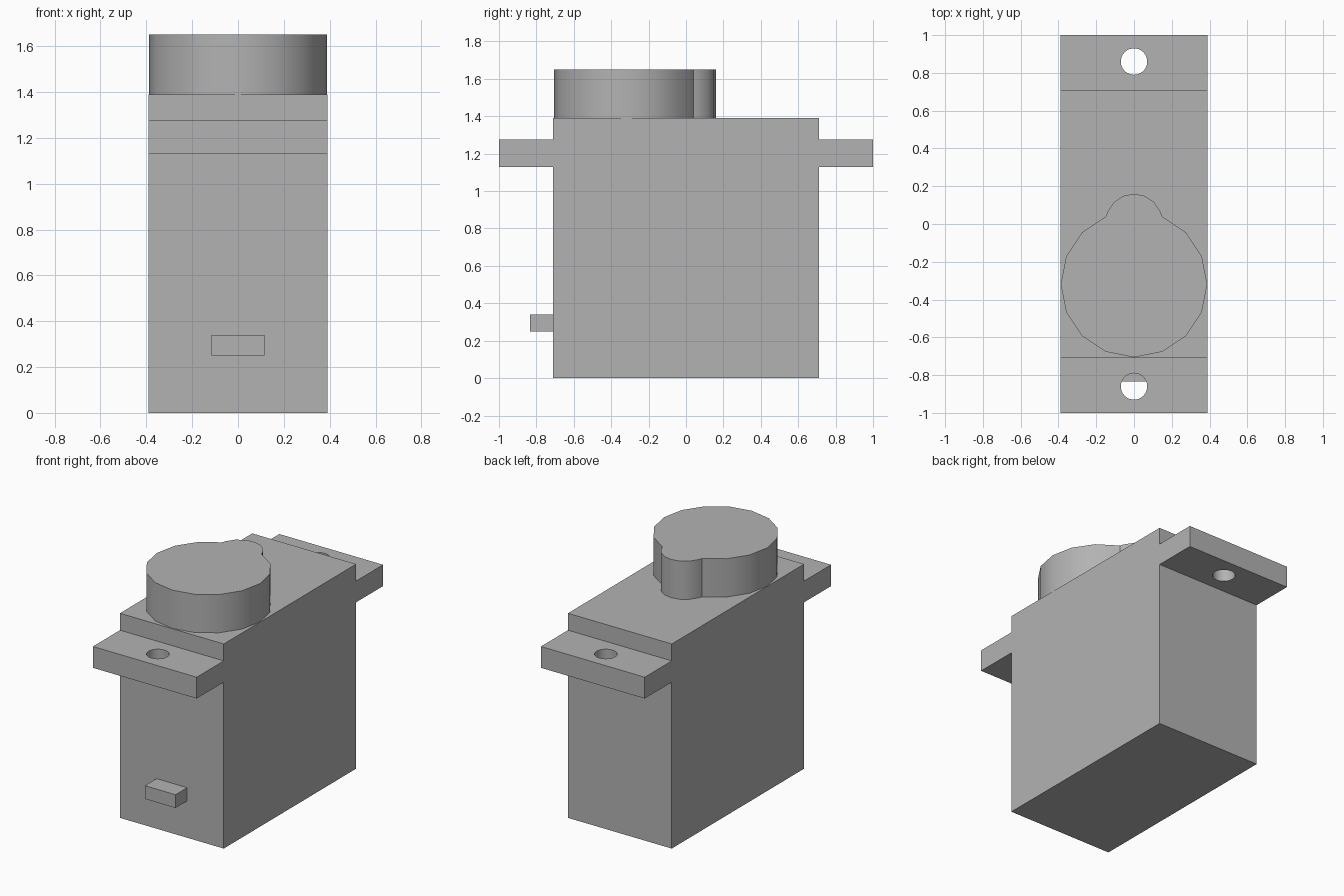
import bpy
import bmesh
from math import sin, cos, radians
from mathutils import Matrix

default_cube = bpy.data.objects.get("Cube")
if default_cube:
    bpy.data.objects.remove(default_cube, do_unlink=True)

GREY = (0.45, 0.45, 0.45, 1.0)
plastic = bpy.data.materials.new("grey_plastic")
plastic.use_nodes = True
plastic.diffuse_color = GREY
plastic.node_tree.nodes["Principled BSDF"].inputs["Base Color"].default_value = GREY


def add_object(name, bm):
    bmesh.ops.recalc_face_normals(bm, faces=bm.faces)
    mesh = bpy.data.meshes.new(name)
    bm.to_mesh(mesh)
    bm.free()
    mesh.materials.append(plastic)
    obj = bpy.data.objects.new(name, mesh)
    bpy.context.collection.objects.link(obj)
    return obj


def extrude_outline(name, points, offset):
    """Closed outline of 3D points pushed along offset into a solid."""
    bm = bmesh.new()
    face = bm.faces.new([bm.verts.new(p) for p in points])
    result = bmesh.ops.extrude_face_region(bm, geom=[face], use_keep_orig=True)
    moved = [v for v in result["geom"] if isinstance(v, bmesh.types.BMVert)]
    bmesh.ops.translate(bm, verts=moved, vec=offset)
    return add_object(name, bm)


def arc(radius, centre_y, start, end, z, step=22.5):
    count = round((end - start) / step)
    angles = [radians(start + i * step) for i in range(count + 1)]
    return [(radius * cos(a), centre_y + radius * sin(a), z) for a in angles]


def select_only(obj):
    bpy.ops.object.select_all(action='DESELECT')
    obj.select_set(True)
    bpy.context.view_layer.objects.active = obj


def smooth(obj):
    select_only(obj)
    bpy.ops.object.shade_smooth_by_angle(angle=radians(30))


HALF_WIDTH, HALF_LENGTH, TOP = 0.39, 0.71, 1.39
TAB_LOW, TAB_HIGH = 1.13, 1.275

# Case with both mounting tabs, as one side profile swept across the width
half = [(HALF_LENGTH, 0), (HALF_LENGTH, TAB_LOW), (1, TAB_LOW),
        (1, TAB_HIGH), (HALF_LENGTH, TAB_HIGH), (HALF_LENGTH, TOP)]
profile = half + [(-y, z) for y, z in reversed(half)]
case = extrude_outline("case", [(-HALF_WIDTH, y, z) for y, z in profile],
                       (2 * HALF_WIDTH, 0, 0))

# Screw holes through the tabs
bm = bmesh.new()
for y in (-0.86, 0.86):
    bmesh.ops.create_cone(bm, cap_ends=True, segments=32, radius1=0.07, radius2=0.07,
                          depth=0.4, matrix=Matrix.Translation((0, y, 1.2)))
cutter = add_object("screw_hole_cutter", bm)
cutter.hide_render = True
cut = case.modifiers.new("screw_holes", 'BOOLEAN')
cut.operation = 'DIFFERENCE'
cut.solver = 'EXACT'
cut.object = cutter
select_only(case)
bpy.ops.object.modifier_apply(modifier=cut.name)
bpy.data.objects.remove(cutter, do_unlink=True)
smooth(case)

# Raised gear cover: a large round boss merging into a small one behind it
outline = (arc(0.388, -0.318, 112.5, 427.5, TOP)
           + arc(0.15, 0.01, 22.5, 157.5, TOP))
smooth(extrude_outline("gear_cover", outline, (0, 0, 0.26)))

# Cable outlet low on the front
bm = bmesh.new()
bmesh.ops.create_cube(bm, size=1, matrix=Matrix.Translation((0, -0.77, 0.295))
                      @ Matrix.Diagonal((0.23, 0.13, 0.09, 1)))
add_object("cable_outlet", bm)
